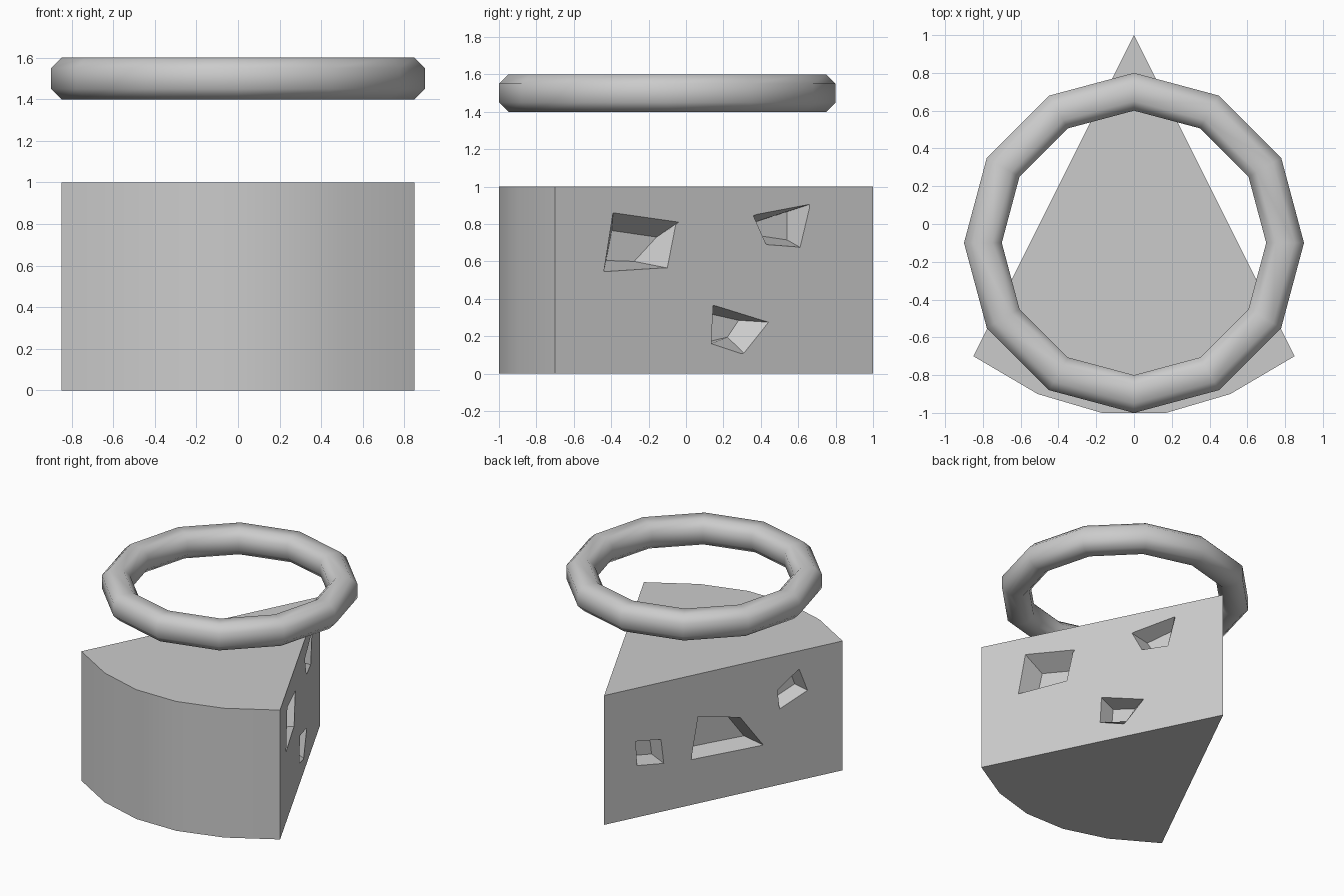
import bpy, bmesh, math
from mathutils import Vector

if "Cube" in bpy.data.objects:
    bpy.data.objects.remove(bpy.data.objects["Cube"])

def make(name, verts, faces):
    me = bpy.data.meshes.new(name)
    bm = bmesh.new()
    vs = [bm.verts.new(v) for v in verts]
    for f in faces:
        bm.faces.new([vs[i] for i in f])
    bmesh.ops.recalc_face_normals(bm, faces=bm.faces[:])
    bm.to_mesh(me)
    bm.free()
    ob = bpy.data.objects.new(name, me)
    bpy.context.collection.objects.link(ob)
    return ob

def prism_faces(n):
    sides = [(i, (i + 1) % n, n + (i + 1) % n, n + i) for i in range(n)]
    return [tuple(range(n)), tuple(range(n, 2 * n))] + sides

def select(ob):
    bpy.ops.object.select_all(action='DESELECT')
    ob.select_set(True)
    bpy.context.view_layer.objects.active = ob

# Wedge body: pointed at the back, rounded rind at the front
plan = [(0, 1), (.85, -.7), (.51, -.9), (.17, -1), (-.17, -1), (-.51, -.9), (-.85, -.7)]
wedge = make("cheese_wedge", [(x, y, z) for z in (0, 1) for x, y in plan], prism_faces(7))

# Tapered holes, given as (y, z) corners on a slanted side face
def hole(side, outer, inner, depth):
    normal = Vector((side * 1.7, .85, 0)).normalized()
    on_face = lambda y, z: Vector((side * (1 - y) / 2, y, z))
    rim = [on_face(*p) for p in outer]
    floor = [on_face(*p) - normal * depth for p in inner]
    rim = [r + (r - f) * .15 for r, f in zip(rim, floor)]
    cutter = make("hole_cutter", rim + floor, prism_faces(4))
    cutter.hide_render = True
    mod = wedge.modifiers.new("hole", 'BOOLEAN')
    mod.operation = 'DIFFERENCE'
    mod.solver = 'EXACT'
    mod.object = cutter
    select(wedge)
    bpy.ops.object.modifier_apply(modifier=mod.name)
    bpy.data.objects.remove(cutter)

def inset(pts, s=.72):
    cy, cz = (sum(p[i] for p in pts) / 4 for i in (0, 1))
    return [(cy + (y - cy) * s, cz + (z - cz) * s) for y, z in pts]

# Right side holes
hole(1, [(-.39, .86), (-.04, .81), (-.10, .565), (-.44, .545)],
     [(-.33, .765), (-.09, .73), (-.21, .60), (-.36, .605)], .15)
hole(1, [(.36, .845), (.66, .905), (.61, .675), (.43, .69)],
     [(.42, .81), (.594, .865), (.594, .715), (.46, .735)], .12)
hole(1, [(.145, .365), (.44, .275), (.31, .11), (.135, .16)],
     [(.18, .32), (.335, .285), (.275, .195), (.17, .17)], .12)

# Left side holes
for rim in ([(.775, .59), (.595, .56), (.575, .37), (.765, .40)],
            [(.33, .67), (.03, .59), (-.135, .335), (.38, .35)],
            [(-.235, .735), (-.39, .86), (-.45, .68), (-.25, .585)]):
    hole(-1, rim, inset(rim), .12)

select(wedge)
bpy.ops.object.shade_smooth_by_angle(angle=math.radians(25))

# Floating ring: chamfered square section swept round 12 steps
section = [(.1, .05), (.05, .1), (-.05, .1), (-.1, .05),
           (-.1, -.05), (-.05, -.1), (.05, -.1), (.1, -.05)]
n, m = 12, len(section)
verts = []
for i in range(n):
    a = 2 * math.pi * i / n
    verts += [((.8 + r) * math.cos(a), -.1 + (.8 + r) * math.sin(a), 1.5 + h) for r, h in section]
faces = [(i * m + j, (i + 1) % n * m + j, (i + 1) % n * m + (j + 1) % m, i * m + (j + 1) % m)
         for i in range(n) for j in range(m)]
ring = make("floating_ring", verts, faces)
select(ring)
bpy.ops.object.shade_smooth()
